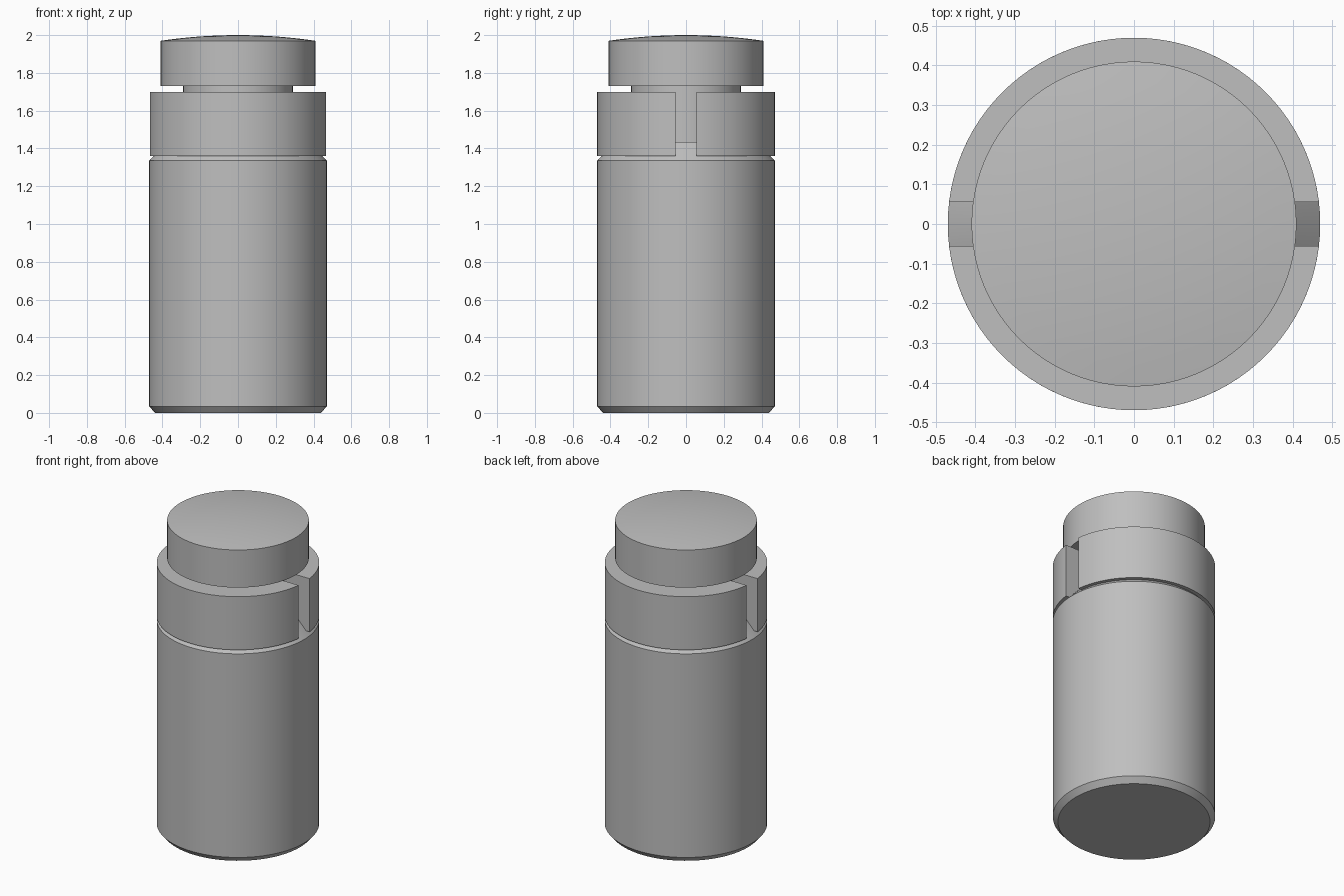
import bpy
import bmesh
from math import sin, cos, pi, asin, radians, sqrt

cube = bpy.data.objects.get("Cube")
if cube:
    bpy.data.objects.remove(cube, do_unlink=True)

SEGMENTS = 96

grey = bpy.data.materials.new("satin grey")
grey.use_nodes = True
grey.diffuse_color = (0.52, 0.52, 0.52, 1)
grey.node_tree.nodes["Principled BSDF"].inputs["Base Color"].default_value = grey.diffuse_color


def finish(name, bm):
    """Turn a bmesh into a smooth-shaded object with sharp edges kept."""
    bmesh.ops.recalc_face_normals(bm, faces=bm.faces)
    mesh = bpy.data.meshes.new(name)
    bm.to_mesh(mesh)
    bm.free()
    mesh.materials.append(grey)
    obj = bpy.data.objects.new(name, mesh)
    bpy.context.collection.objects.link(obj)
    bpy.ops.object.select_all(action='DESELECT')
    obj.select_set(True)
    bpy.context.view_layer.objects.active = obj
    bpy.ops.object.shade_smooth_by_angle(angle=radians(30))
    return obj


def lathe(name, profile):
    """Revolve (radius, height) points about z; radius 0 closes an end."""
    bm = bmesh.new()
    verts = [bm.verts.new((r, 0, z)) for r, z in profile]
    edges = [bm.edges.new(pair) for pair in zip(verts, verts[1:])]
    bmesh.ops.spin(bm, geom=verts + edges, cent=(0, 0, 0), axis=(0, 0, 1),
                   angle=2 * pi, steps=SEGMENTS, use_duplicate=False)
    bmesh.ops.remove_doubles(bm, verts=bm.verts, dist=0.0001)
    return finish(name, bm)


def half_collar(name, side, profile, slot):
    """Half ring whose flat ends leave a parallel-sided slot on each x side."""
    bm = bmesh.new()
    steps = SEGMENTS // 2
    sections = []
    for i in range(steps + 1):
        section = []
        for r, z in profile:
            start = asin(slot / r)
            a = start + (pi - 2 * start) * i / steps
            section.append(bm.verts.new((r * cos(a), side * r * sin(a), z)))
        sections.append(section)
    n = len(profile)
    for a, b in zip(sections, sections[1:]):
        for j in range(n):
            k = (j + 1) % n
            bm.faces.new((a[j], a[k], b[k], b[j]))
    bm.faces.new(sections[0])
    bm.faces.new(sections[-1])
    return finish(name, bm)


# Body with chamfered foot, conical shoulder and slim neck
lathe("body", [(0, 0), (0.44, 0), (0.47, 0.035), (0.47, 1.335),
               (0.375, 1.435), (0.29, 1.435), (0.29, 1.75), (0, 1.75)])

# Slotted collar
collar = [(0.28, 1.36), (0.47, 1.36), (0.47, 1.70), (0.28, 1.70)]
half_collar("back_collar", 1, collar, 0.055)
half_collar("front_collar", -1, collar, 0.055)

# Button cap with a shallow spherical dome
cap_radius, rim, rise = 0.41, 1.97, 0.03
sphere = (cap_radius ** 2 + rise ** 2) / (2 * rise)
dome = []
for i in range(9):
    r = cap_radius * (1 - i / 8)
    dome.append((r, rim + rise - sphere + sqrt(sphere ** 2 - r ** 2)))
lathe("cap", [(0, 1.73), (cap_radius, 1.73)] + dome)
